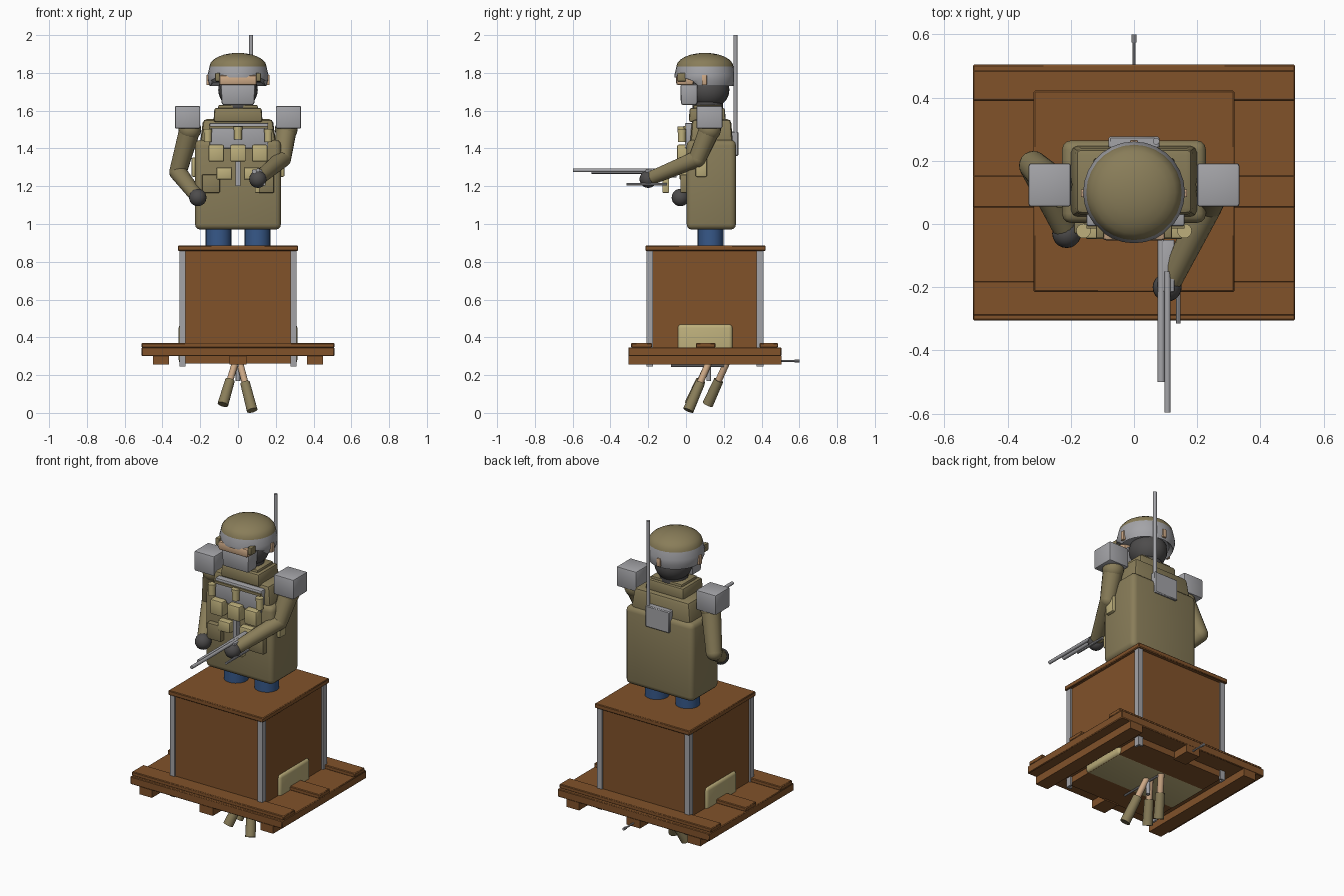
import bpy, bmesh, math
from mathutils import Vector

cube = bpy.data.objects.get("Cube")
if cube:
    bpy.data.objects.remove(cube)


def material(name, rgb):
    m = bpy.data.materials.new(name)
    m.use_nodes = True
    m.diffuse_color = (*rgb, 1)
    node = next(n for n in m.node_tree.nodes if n.type == 'BSDF_PRINCIPLED')
    node.inputs["Base Color"].default_value = (*rgb, 1)
    return m


WOOD = material("brown wood", (0.22, 0.085, 0.023))
OLIVE = material("olive cloth", (0.25, 0.205, 0.10))
GREY = material("light grey", (0.37, 0.37, 0.39))
DARK = material("dark grey", (0.075, 0.072, 0.072))
SAND = material("sand", (0.51, 0.43, 0.20))
SKIN = material("tan", (0.60, 0.39, 0.235))
BLUE = material("denim blue", (0.038, 0.098, 0.25))


def finish(name, bm, *mats):
    """Turn a bmesh into a shaded object."""
    bmesh.ops.recalc_face_normals(bm, faces=bm.faces)
    me = bpy.data.meshes.new(name)
    bm.to_mesh(me)
    bm.free()
    ob = bpy.data.objects.new(name, me)
    bpy.context.collection.objects.link(ob)
    for m in mats:
        me.materials.append(m)
    bpy.ops.object.select_all(action='DESELECT')
    ob.select_set(True)
    bpy.context.view_layer.objects.active = ob
    bpy.ops.object.shade_smooth_by_angle(angle=math.radians(40))
    return ob


def box(name, x, y, z, mat, bevel=0.0, taper=1.0, segments=2):
    """Box from (min, max) ranges; taper scales its top."""
    bm = bmesh.new()
    bmesh.ops.create_cube(bm, size=1)
    for v in bm.verts:
        t = taper if v.co.z > 0 else 1
        v.co = [sum(r) / 2 + c * (r[1] - r[0]) * s
                for r, c, s in zip((x, y, z), v.co, (t, t, 1))]
    if bevel:
        bmesh.ops.bevel(bm, geom=bm.edges[:], offset=bevel, segments=segments,
                        profile=0.5, affect='EDGES')
    return finish(name, bm, mat)


def tube(name, a, b, r1, mat, r2=None, sides=16):
    """Cylinder or cone between two points."""
    a, b = Vector(a), Vector(b)
    bm = bmesh.new()
    bmesh.ops.create_cone(bm, cap_ends=True, segments=sides, radius1=r1,
                          radius2=r1 if r2 is None else r2, depth=(b - a).length)
    q = (b - a).to_track_quat('Z', 'Y')
    for v in bm.verts:
        v.co = q @ v.co + (a + b) / 2
    return finish(name, bm, mat)


def ball(name, c, r, mat):
    bm = bmesh.new()
    bmesh.ops.create_uvsphere(bm, u_segments=20, v_segments=12, radius=1)
    for v in bm.verts:
        v.co = [o + s * k for o, s, k in zip(c, v.co, r)]
    return finish(name, bm, mat)


def mid(c, w):
    return (c - w / 2, c + w / 2)


# Pallet: cross boards, deck and skids
box("pallet_deck", (-0.51, 0.51), (-0.305, 0.505), (0.30, 0.347), WOOD, 0.004, segments=1)
for i, y in enumerate([(-0.29, -0.18), (0.052, 0.155), (0.39, 0.487)]):
    box(f"pallet_board_{i}", (-0.51, 0.51), y, (0.345, 0.37), WOOD, 0.004, segments=1)
for side, s in (("right", -1), ("left", 1)):
    box(f"pallet_skid_{side}", mid(s * 0.407, 0.085), (-0.305, 0.505), (0.255, 0.302), WOOD)
for i, y in enumerate([(-0.305, -0.19), (0.39, 0.505)]):
    box(f"pallet_centre_block_{i}", (-0.045, 0.045), y, (0.255, 0.302), WOOD)

# Crate with lid, metal corners and a rounded inset block
box("crate", (-0.3, 0.3), (-0.2, 0.4), (0.262, 0.862), WOOD)
box("crate_lid", (-0.318, 0.318), (-0.215, 0.422), (0.858, 0.886), WOOD, 0.004, segments=1)
for i, (sx, sy) in enumerate([(-1, -1), (1, -1), (-1, 1), (1, 1)]):
    box(f"corner_side_strip_{i}", mid(sx * 0.304, 0.012), mid(0.1 + sy * 0.292, 0.035),
        (0.245, 0.858), GREY)
    box(f"corner_face_strip_{i}", mid(sx * 0.294, 0.032), mid(0.1 + sy * 0.304, 0.012),
        (0.245, 0.858), GREY)
box("crate_handle_block", (-0.314, 0.314), (-0.045, 0.247), (0.261, 0.47), SAND, 0.02, segments=3)

# Small props hanging under the crate
for i, (a, b) in enumerate([((0.01, 0.12, 0.265), (0.075, 0.012, 0.013)),
                            ((-0.015, 0.12, 0.265), (-0.08, 0.02, 0.045)),
                            ((-0.015, 0.215, 0.265), (-0.08, 0.115, 0.045))]):
    a, b = Vector(a), Vector(b)
    tube(f"prop_upper_{i}", a, a.lerp(b, 0.5), 0.018, SKIN)
    tube(f"prop_lower_{i}", a.lerp(b, 0.42), b, 0.026, OLIVE, 0.029)
tube("prop_hub", (0, 0.12, 0.17), (0, 0.12, 0.265), 0.012, GREY)
tube("prop_bar", (0, -0.08, 0.25), (0, 0.2, 0.25), 0.006, GREY, sides=8)
tube("rear_rod", (0, 0.42, 0.275), (0, 0.575, 0.275), 0.005, GREY, sides=8)
tube("rear_rod_tip", (0, 0.575, 0.275), (0, 0.6, 0.275), 0.008, GREY, sides=8)

# Legs and torso
for side, s in (("right", -1), ("left", 1)):
    tube(f"leg_{side}", (s * 0.103, 0.13, 0.88), (s * 0.103, 0.13, 1.0), 0.068, BLUE, sides=24)
box("torso", (-0.228, 0.228), (0.003, 0.265), (0.97, 1.445), OLIVE, 0.03, segments=3)
box("upper_torso", (-0.205, 0.205), (0.02, 0.25), (1.40, 1.555), OLIVE, 0.02, 0.9)
box("collar", (-0.13, 0.13), (0.015, 0.21), (1.54, 1.615), OLIVE, 0.012, 0.96)
box("neck_guard", (-0.105, 0.105), (0.04, 0.19), (1.60, 1.63), OLIVE, 0.008)

# Chest rig
box("chest_plate", (-0.15, 0.16), (-0.006, 0.05), (1.40, 1.535), GREY, 0.006)
box("chest_strap", (-0.15, 0.16), (-0.014, 0.01), (1.505, 1.52), OLIVE)
box("centre_strap", (-0.012, 0.012), (-0.03, 0.01), (1.20, 1.34), GREY)
for i in (-1, 0, 1):
    box(f"magazine_pouch_{i + 1}", mid(i * 0.115, 0.082), (-0.047, 0.02), (1.33, 1.42), SAND, 0.008)
    x, z = i * 0.16, 1.435 + 0.012 * (i == 0)
    tube(f"canister_{i + 1}", (x, -0.022, z), (x, -0.022, z + 0.055), 0.021, SAND)
    tube(f"canister_cap_{i + 1}", (x, -0.022, z + 0.05), (x, -0.022, z + 0.068), 0.023, SAND)
for side, s in (("right", -1), ("left", 1)):
    box(f"small_pouch_{side}", mid(s * 0.073, 0.082), (-0.035, 0.02), (1.235, 1.30), SAND, 0.008)
    box(f"utility_pouch_{side}", mid(s * 0.143, 0.095), (-0.03, 0.02), (1.165, 1.262), OLIVE, 0.006)
    box(f"side_pouch_{side}", mid(s * 0.232, 0.03), (0.05, 0.112), (1.25, 1.352), SAND, 0.008)

# Radio and antenna on the back
box("radio", (-0.08, 0.08), (0.225, 0.277), (1.36, 1.49), GREY, 0.005, segments=1)
tube("antenna", (0.07, 0.262, 1.48), (0.07, 0.262, 2.0), 0.011, GREY, sides=10)

# Arms: shoulder, elbow, hand
arms = {"right": ((-0.255, 0.125, 1.5), (-0.318, 0.185, 1.275), (-0.213, -0.03, 1.14)),
        "left": ((0.255, 0.125, 1.5), (0.235, 0.06, 1.345), (0.105, -0.2, 1.237))}
for side, (sh, el, ha) in arms.items():
    sh, el, ha = Vector(sh), Vector(el), Vector(ha)
    ball(f"shoulder_{side}", sh, (0.06,) * 3, OLIVE)
    tube(f"upper_arm_{side}", sh, el, 0.056, OLIVE, 0.046)
    ball(f"elbow_{side}", el, (0.046,) * 3, OLIVE)
    tube(f"forearm_{side}", el, el.lerp(ha, 0.92), 0.046, OLIVE, 0.037)
    ball(f"hand_{side}", ha, (0.046,) * 3, DARK)
    s = 1 if sh.x > 0 else -1
    box(f"shoulder_pad_{side}", mid(s * 0.267, 0.134), (0.055, 0.192), (1.505, 1.625), GREY, 0.008)

# Twin-barrelled tool in the left hand
box("tool_body", (0.075, 0.128), (-0.215, -0.05), (1.245, 1.288), GREY, 0.004)
box("tool_grip", (0.09, 0.115), (-0.125, -0.09), (1.165, 1.25), SAND, 0.004)
tube("short_barrel", (0.086, -0.5, 1.278), (0.086, -0.05, 1.278), 0.012, GREY, sides=10)
tube("long_barrel", (0.106, -0.597, 1.284), (0.106, -0.15, 1.284), 0.010, GREY, sides=10)
tube("side_rod", (0.14, -0.315, 1.21), (0.14, -0.1, 1.21), 0.007, GREY, sides=8)

# Head, mask and goggles
tube("neck", (0, 0.115, 1.58), (0, 0.115, 1.68), 0.08, DARK, sides=20)
ball("head", (0, 0.118, 1.71), (0.105, 0.112, 0.1), DARK)
box("face_mask", (-0.086, 0.086), (-0.027, 0.06), (1.63, 1.74), GREY, 0.012, 1.08)
box("goggles", (-0.1, 0.1), (-0.052, 0.04), (1.735, 1.788), SKIN, 0.012)
for side, s in (("right", -1), ("left", 1)):
    box(f"goggle_clip_{side}", mid(s * 0.108, 0.025), (-0.045, 0.0), (1.755, 1.80), OLIVE, 0.004)
    box(f"helmet_clip_{side}", mid(s * 0.16, 0.016), (0.085, 0.11), (1.735, 1.79), SKIN, 0.003)
box("helmet_rear_clip", (-0.012, 0.012), (0.252, 0.266), (1.74, 1.79), SKIN, 0.003)

# Helmet turned from a profile, with a raised front rim and grey lower band
bm = bmesh.new()
profile = [(0.0, 1.75), (0.13, 1.75), (0.15, 1.73), (0.16, 1.76), (0.161, 1.79), (0.151, 1.833)]
for k in range(1, 7):
    t = k / 6 * math.pi / 2
    profile.append((0.151 * math.cos(t), 1.833 + 0.073 * math.sin(t)))
vs = [bm.verts.new((r, 0, z)) for r, z in profile]
es = [bm.edges.new(p) for p in zip(vs, vs[1:])]
bmesh.ops.spin(bm, geom=vs + es, cent=(0, 0, 0), axis=(0, 0, 1), angle=math.tau, steps=28)
bmesh.ops.remove_doubles(bm, verts=bm.verts, dist=0.0005)
for f in bm.faces:
    f.material_index = 0 if f.calc_center_median().z > 1.833 else 1
for v in bm.verts:
    if v.co.z < 1.78 and v.co.y < -0.05:
        v.co.z = max(v.co.z, 1.73 + 0.045 * min(1, -v.co.y / 0.11))
    v.co.y += 0.1
finish("helmet", bm, OLIVE, GREY)
